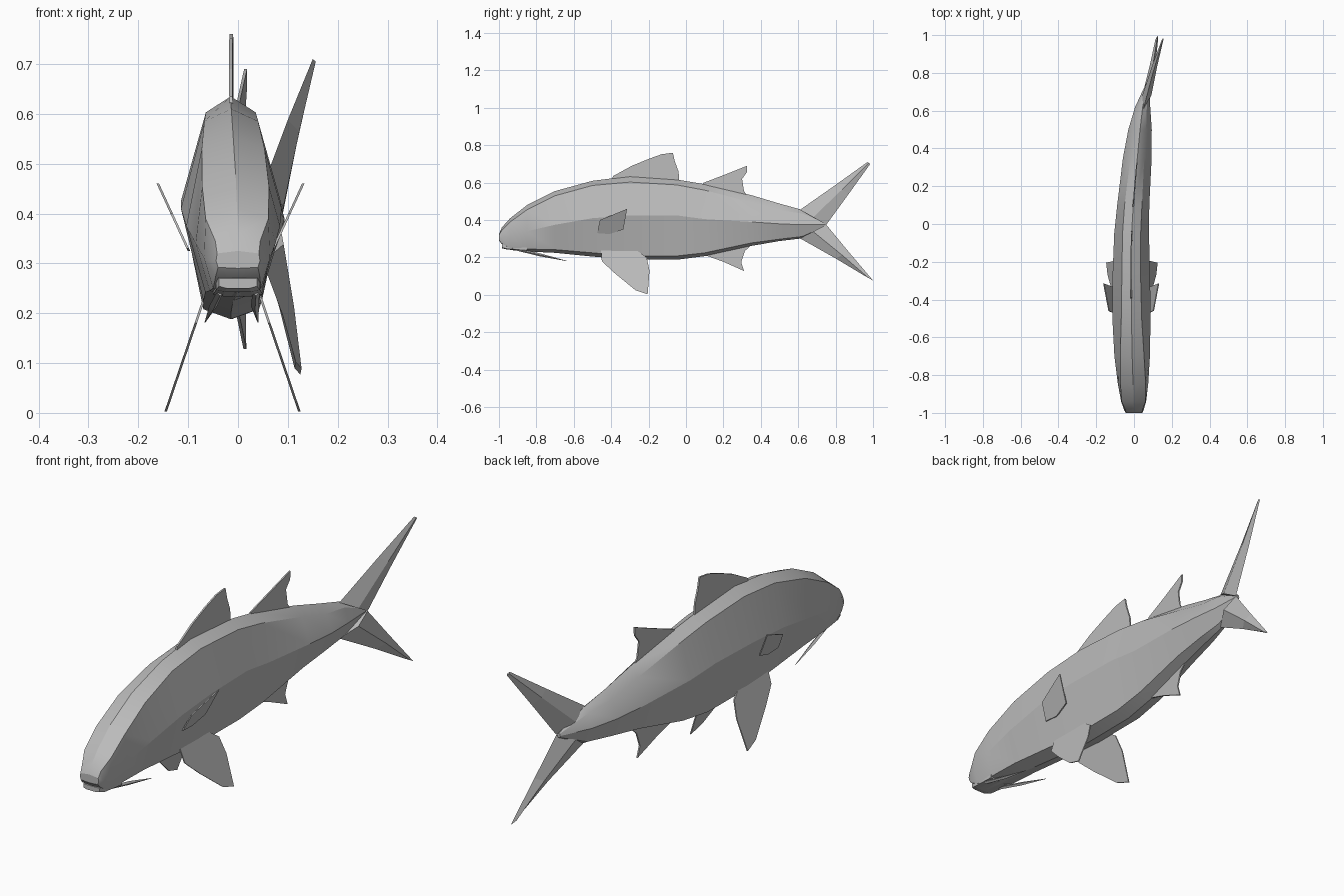
import bpy
import bmesh
import math
from mathutils import Vector

if "Cube" in bpy.data.objects:
    bpy.data.objects.remove(bpy.data.objects["Cube"])

grey = bpy.data.materials.new("plain grey")
grey.use_nodes = True
colour = (0.5, 0.5, 0.5, 1)
grey.diffuse_color = colour
grey.node_tree.nodes["Principled BSDF"].inputs["Base Color"].default_value = colour

# Spine curve: sideways offset of the body at each position along its length
SPINE = [(-1, 0), (-.6, -.013), (-.2, -.015), (0, -.012), (.2, .004),
         (.4, .022), (.6, .042), (.7, .062), (.8, .085), (1, .13)]


def spine_x(y):
    for (y0, x0), (y1, x1) in zip(SPINE, SPINE[1:]):
        if y <= y1:
            return x0 + (x1 - x0) * (y - y0) / (y1 - y0)
    return SPINE[-1][1]


def finish(name, bm, smooth_angle=None):
    bmesh.ops.recalc_face_normals(bm, faces=bm.faces)
    mesh = bpy.data.meshes.new(name)
    bm.to_mesh(mesh)
    bm.free()
    mesh.materials.append(grey)
    obj = bpy.data.objects.new(name, mesh)
    bpy.context.collection.objects.link(obj)
    if smooth_angle:
        bpy.ops.object.select_all(action="DESELECT")
        obj.select_set(True)
        bpy.context.view_layer.objects.active = obj
        bpy.ops.object.shade_smooth_by_angle(angle=math.radians(smooth_angle))
    return obj


def loft(name, rings, smooth_angle=None):
    """Skin a list of closed rings and cap both ends."""
    bm = bmesh.new()
    loops = [[bm.verts.new(p) for p in ring] for ring in rings]
    count = len(loops[0])
    for a, b in zip(loops, loops[1:]):
        for i in range(count):
            j = (i + 1) % count
            bm.faces.new((a[i], a[j], b[j], b[i]))
    bm.faces.new(loops[0])
    bm.faces.new(reversed(loops[-1]))
    return finish(name, bm, smooth_angle)


def fin(name, outline, x_at, thickness=.005):
    """Thin plate from a side outline; x_at places each point sideways."""
    half = Vector((thickness / 2, 0, 0))
    points = [Vector((x_at(y, z), y, z)) for y, z in outline]
    return loft(name, [[p - half for p in points], [p + half for p in points]])


# Body sections: y, ridge z, shoulder z and width, side z and width,
# belly edge z and width, keel z
SECTIONS = [
    (-1, .325, .32, .042, .305, .044, .292, .04, .29),
    (-.985, .36, .345, .045, .305, .052, .275, .044, .272),
    (-.94, .41, .39, .063, .31, .066, .25, .048, .24),
    (-.85, .48, .455, .067, .34, .08, .245, .052, .232),
    (-.7, .555, .53, .063, .375, .094, .242, .056, .225),
    (-.5, .61, .585, .054, .41, .101, .225, .056, .205),
    (-.3, .635, .603, .05, .425, .1, .208, .055, .188),
    (-.05, .617, .588, .048, .425, .092, .208, .055, .188),
    (.1, .592, .56, .046, .405, .085, .225, .052, .207),
    (.35, .533, .495, .037, .39, .076, .278, .042, .262),
    (.5, .488, .452, .032, .38, .062, .298, .032, .288),
    (.62, .455, .435, .022, .375, .04, .312, .018, .302),
    (.75, .385, .383, .004, .375, .007, .368, .004, .366),
]


def body_ring(y, top, sh_z, sh_w, mid_z, mid_w, low_z, low_w, keel):
    c = spine_x(y)
    right = [(sh_w, sh_z), (mid_w, mid_z), (low_w, low_z)]
    left = [(-w, z) for w, z in reversed(right)]
    profile = [(0, top)] + right + [(0, keel)] + left
    return [(c + w, y, z) for w, z in profile]


loft("body", [body_ring(*s) for s in SECTIONS], 24)


# Lower jaw below the mouth notch
def jaw_ring(y, top, bottom, width):
    return [(-width, y, top), (width, y, top),
            (width, y, bottom + .004), (width * .6, y, bottom),
            (-width * .6, y, bottom), (-width, y, bottom + .004)]


loft("lower_jaw", [jaw_ring(-.985, .27, .25, .038),
                   jaw_ring(-.96, .28, .243, .044),
                   jaw_ring(-.85, .27, .234, .05)])


# Tail lobes: diamond sections running from the tail root to each tip
def lobe_ring(lead, trail, x_lead, x_trail, half):
    a = Vector((x_lead, *lead))
    b = Vector((x_trail, *trail))
    mid = a.lerp(b, .5)
    side = Vector((half, 0, 0))
    return [a, mid + side, b, mid - side]


loft("tail_upper_lobe", [
    lobe_ring((.61, .455), (.75, .375), .05, .085, .024),
    lobe_ring((.8, .588), (.87, .54), .1, .118, .014),
    lobe_ring((.97, .71), (.985, .7), .15, .154, .004)])
loft("tail_lower_lobe", [
    lobe_ring((.61, .302), (.75, .375), .05, .085, .024),
    lobe_ring((.8, .195), (.87, .23), .09, .105, .015),
    lobe_ring((.955, .102), (1, .077), .116, .125, .007)])


# Fins along the centre line
def on_spine(y, z):
    return spine_x(y)


fin("front_dorsal_fin", [(-.4, .61), (-.39, .635), (-.29, .69), (-.2, .727),
                         (-.13, .752), (-.07, .76), (-.06, .715),
                         (-.04, .66), (-.035, .6)], on_spine, .007)
fin("rear_dorsal_fin", [(.09, .57), (.09, .598), (.2, .64), (.326, .69),
                        (.325, .655), (.3, .62), (.31, .555), (.34, .51)],
    on_spine, .006)
fin("anal_fin", [(.1, .24), (.1, .213), (.2, .177), (.31, .128),
                 (.295, .176), (.315, .235), (.37, .285)], on_spine, .006)

# Paired fins and chin barbels
for label, side in (("left", 1), ("right", -1)):
    fin(label + "_pectoral_fin",
        [(-.475, .33), (-.46, .4), (-.4, .425), (-.315, .46), (-.335, .35),
         (-.41, .325)],
        lambda y, z: -.015 + side * (.086 + .46 * (z - .33)))
    fin(label + "_pelvic_fin",
        [(-.455, .25), (-.28, .25), (-.21, .2), (-.195, .13), (-.205, .003),
         (-.27, .025), (-.38, .115), (-.45, .18)],
        lambda y, z: -.011 + side * (.135 - .34 * z))

    def barbel_ring(x, y, z, r):
        return [(x + r * math.cos(t), y, z + r * math.sin(t))
                for t in (0, math.pi / 2, math.pi, 1.5 * math.pi)]

    loft(label + "_barbel", [barbel_ring(side * .036, -.9, .242, .007),
                             barbel_ring(side * .042 - .008, -.78, .214, .008),
                             barbel_ring(side * .053 - .013, -.64, .182, .001)])
